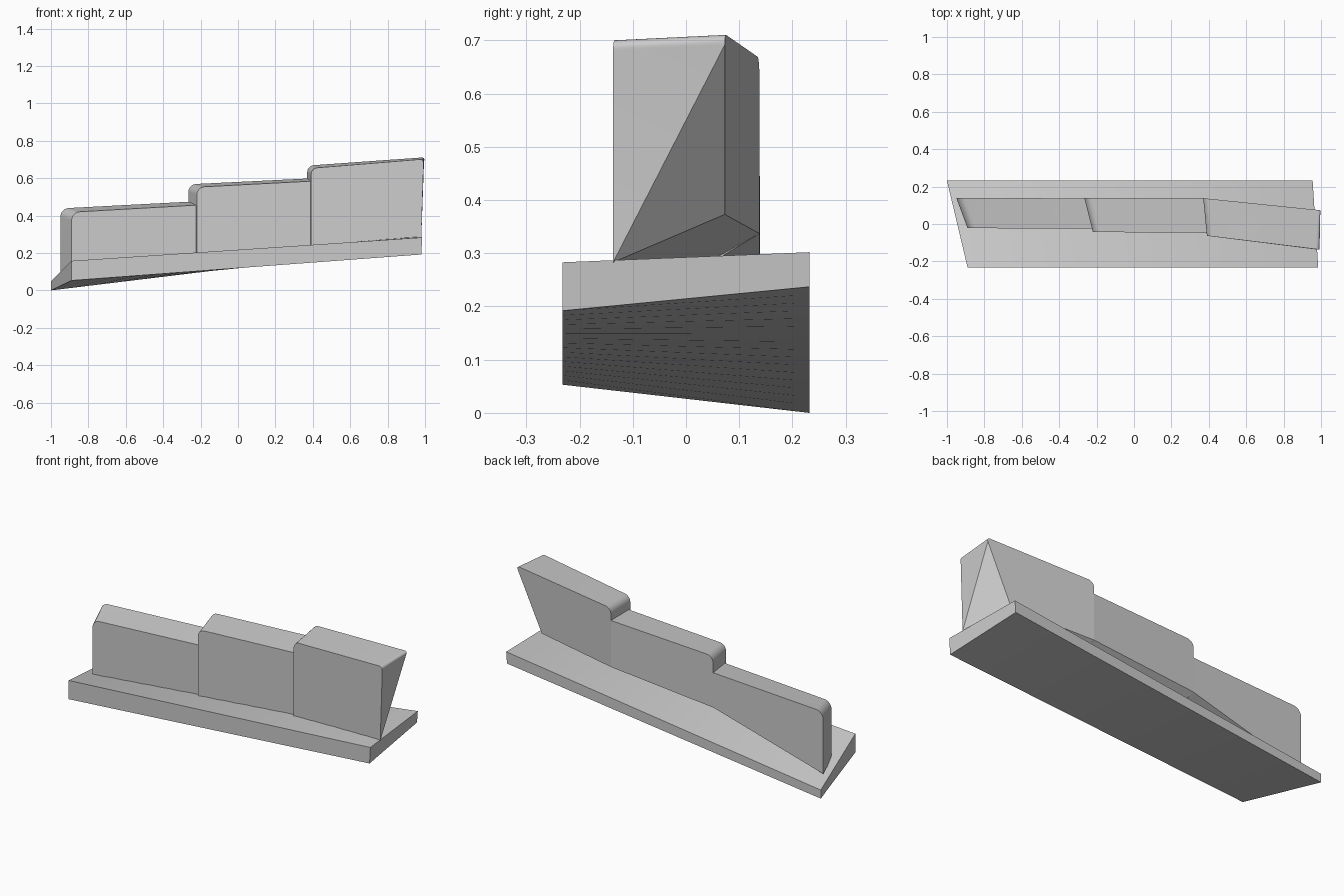
import bpy, bmesh
from mathutils import Vector

if "Cube" in bpy.data.objects:
    bpy.data.objects.remove(bpy.data.objects["Cube"])

STEPS = 6


def fillet(prev, corner, nxt, r):
    """Points rounding one corner of a section (rational quadratic arc)."""
    if r == 0:
        return [corner]
    a = corner + (prev - corner).normalized() * r
    b = corner + (nxt - corner).normalized() * r
    w = 0.72
    out = []
    for i in range(STEPS + 1):
        t = i / STEPS
        k0, k1, k2 = (1 - t) ** 2, 2 * w * t * (1 - t), t * t
        out.append((a * k0 + corner * k1 + b * k2) / (k0 + k1 + k2))
    return out


def block(name, front, back, radii=(0, 0, 0, 0), cuts=0, split_right=False):
    """Loft a four-cornered front outline to a back outline (BL, BR, TR, TL)."""
    bm = bmesh.new()
    rings = []
    for outline in (front, back):
        p = [Vector(c) for c in outline]
        pts = []
        for i in range(4):
            pts += fillet(p[i - 1], p[i], p[(i + 1) % 4], radii[i])
        rings.append([bm.verts.new(v) for v in pts])
    f, b = rings
    bm.faces.new(f)
    bm.faces.new(b[::-1])
    n = len(f)
    for i in range(n):
        j = (i + 1) % n
        if split_right and i == 1:               # convex fold on the right end
            bm.faces.new((f[j], f[i], b[j]))
            bm.faces.new((f[i], b[i], b[j]))
        else:
            bm.faces.new((f[j], f[i], b[i], b[j]))
    if cuts:                                     # strips keep twisted faces even
        long_edges = [e for e in bm.edges if e.calc_length() > 1]
        bmesh.ops.subdivide_edges(bm, edges=long_edges, cuts=cuts, use_grid_fill=True)
    bmesh.ops.recalc_face_normals(bm, faces=bm.faces)
    me = bpy.data.meshes.new(name)
    bm.to_mesh(me)
    bm.free()
    ob = bpy.data.objects.new(name, me)
    bpy.context.collection.objects.link(ob)
    bpy.ops.object.select_all(action='DESELECT')
    bpy.context.view_layer.objects.active = ob
    ob.select_set(True)
    bpy.ops.object.shade_smooth_by_angle(angle=0.5)
    return ob


# tilted, slightly twisted base slab
block("base_slab",
      [(-.89, -.232, .053), (.98, -.232, .192), (.985, -.232, .283), (-.89, -.232, .158)],
      [(-1, .232, 0), (.95, .232, .237), (.955, .232, .302), (-1, .232, .048)],
      cuts=15)

# low step
block("low_step",
      [(-.89, -.022, .10), (-.22, -.025, .17), (-.22, -.025, .456), (-.89, -.022, .418)],
      [(-.95, .139, .09), (-.265, .137, .279), (-.265, .137, .474), (-.95, .139, .438)],
      (0, 0, 0, .045))

# middle step
block("middle_step",
      [(-.22, -.043, .17), (.39, -.047, .225), (.39, -.047, .584), (-.22, -.043, .552)],
      [(-.265, .138, .279), (.37, .138, .337), (.37, .138, .598), (-.265, .138, .567)],
      (0, 0, 0, .04))

# high step with undercut right end
block("high_step",
      [(.39, -.063, .225), (.98, -.137, .283), (.993, -.137, .702), (.39, -.063, .653)],
      [(.37, .138, .337), (.845, .073, .373), (1.004, .073, .712), (.37, .138, .667)],
      (0, 0, .022, .035), split_right=True)
